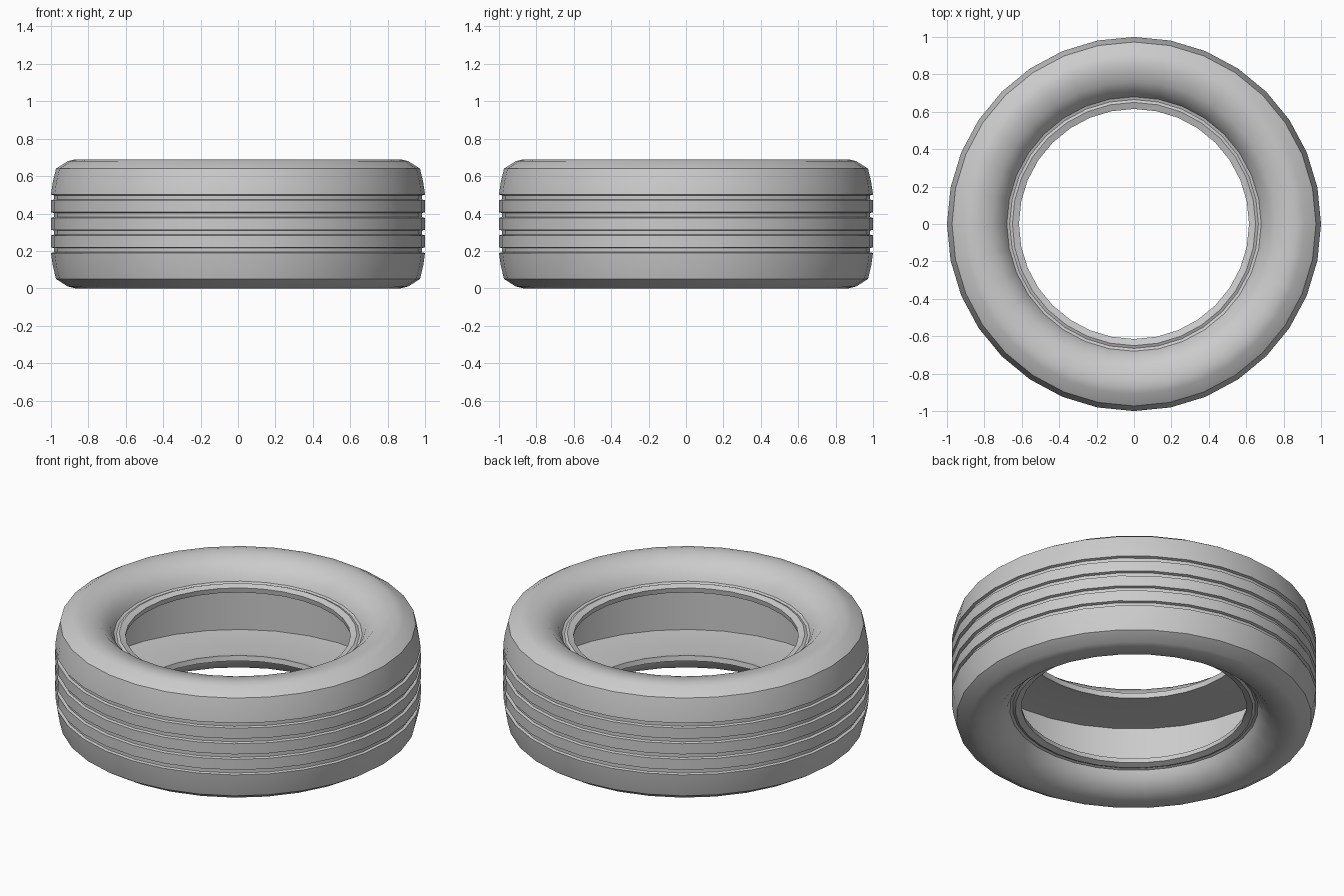
import bpy, bmesh, math

if "Cube" in bpy.data.objects:
    bpy.data.objects.remove(bpy.data.objects["Cube"])

SEGMENTS = 32
HEIGHT = 0.69
MID = HEIGHT / 2


def mirror(points):
    """Reflect a run of (radius, z) points about the middle of the tyre."""
    return [(r, HEIGHT - z) for r, z in reversed(points)]


# Lower bead and sidewall, from the inner lining corner out to the shoulder
side = [
    (0.95, 0.158), (0.66, 0.148), (0.62, 0.155),
    (0.615, 0.125), (0.65, 0.113), (0.665, 0.12), (0.68, 0.115),
    (0.70, 0.075), (0.76, 0.018), (0.83, 0.003), (0.87, 0.0),
    (0.91, 0.01), (0.973, 0.05), (0.99, 0.12),
]

# Tread with four shallow grooves around it
tread = []
for i in range(4):
    z = MID + (i - 1.5) * 0.094
    tread += [(1.0, z - 0.015), (0.984, z - 0.011),
              (0.984, z + 0.011), (1.0, z + 0.015)]

profile = side + tread + mirror(side)

# Revolve the closed profile
bm = bmesh.new()
rings = []
for s in range(SEGMENTS):
    a = 2 * math.pi * s / SEGMENTS
    rings.append([bm.verts.new((r * math.cos(a), r * math.sin(a), z))
                  for r, z in profile])
n = len(profile)
for s in range(SEGMENTS):
    a, b = rings[s], rings[(s + 1) % SEGMENTS]
    for k in range(n):
        j = (k + 1) % n
        bm.faces.new((a[k], b[k], b[j], a[j]))
bmesh.ops.recalc_face_normals(bm, faces=bm.faces)

mesh = bpy.data.meshes.new("tyre")
bm.to_mesh(mesh)
bm.free()
tyre = bpy.data.objects.new("tyre", mesh)
bpy.context.collection.objects.link(tyre)

# Smooth shading with crisp groove and bead edges
bpy.context.view_layer.objects.active = tyre
tyre.select_set(True)
bpy.ops.object.shade_smooth_by_angle(angle=math.radians(40))
